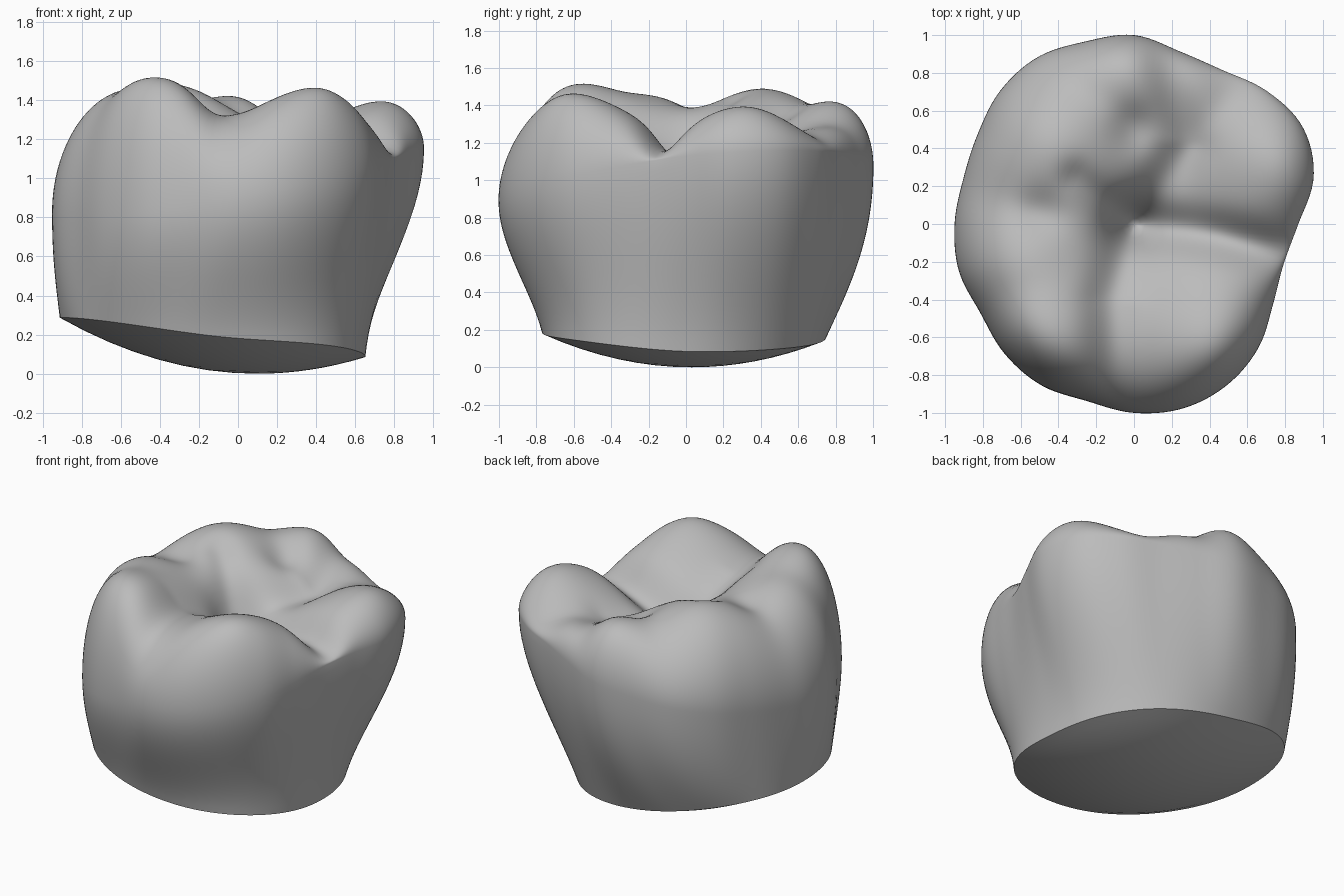
import bpy, bmesh, math
from mathutils import Vector

cube = bpy.data.objects.get("Cube")
if cube:
    bpy.data.objects.remove(cube, do_unlink=True)

SEGMENTS, WALL_RINGS, TOP_RINGS, BASE_RINGS = 160, 18, 44, 8

# Widest outline of the crown: radius every 15 degrees from +x
OUTLINE = [.87, .985, 1.03, .995, .94, .945, 1.0, 1.0, 1.02, 1.0, .955, .935,
           .95, .96, .94, .97, .985, .97, 1.0, 1.01, .985, .93, .85, .82]

# Cusps: x, y, height, roundness
CUSPS = [(-.56, -.71, 1.62, .18), (.48, -.71, 1.54, .15), (.84, .33, 1.45, .18),
         (-.42, .42, 1.50, .25), (-.05, .96, 1.51, .22), (-.60, -.27, 1.47, .30),
         (-.33, 0, 1.34, .15)]

# Grooves between the cusps: path, depth, width
GROOVES = [([(-.10, -.90), (-.13, -.40), (0, 0)], .09, .13),
           ([(0, 0), (.45, -.07), (.90, -.18)], .11, .12),
           ([(0, 0), (.28, .42), (.15, .95)], .06, .12),
           ([(0, 0), (-.18, .14), (-.30, .24)], .04, .09),
           ([(-.50, .07), (-.51, .07)], .03, .12),
           ([(0, .5), (0, .51)], .05, .12),
           ([(0, 0), (.01, 0)], .07, .22)]


def outline_radius(angle):
    """Smooth periodic curve through the outline radii."""
    n = len(OUTLINE)
    s = angle / math.tau * n
    i, t = int(s), s - int(s)
    a, b, c, d = (OUTLINE[(i + k) % n] for k in (-1, 0, 1, 2))
    return b + .5 * t * (c - a + t * (2*a - 5*b + 4*c - d + t * (3*(b - c) + d - a)))


def path_distance(p, path):
    best = 9.0
    for a, b in zip(path, path[1:]):
        a, b = Vector(a), Vector(b)
        t = max(0, min(1, (p - a).dot(b - a) / (b - a).length_squared))
        best = min(best, (p - a.lerp(b, t)).length)
    return best


def chewing_height(p):
    """Blended cones for cusps with grooves pressed in."""
    total = 0
    for x, y, h, r in CUSPS:
        d = (p - Vector((x, y))).length
        total += math.exp(25 * (h - .6 * (math.hypot(d, r) - r)))
    z = math.log(total) / 25
    for path, depth, width in GROOVES:
        z -= depth * math.exp(-(path_distance(p, path) / width) ** 2)
    return z


def base_height(p):
    return .28 * ((p.x - .1) ** 2 + (p.y - .03) ** 2)


def signed_power(v, e):
    return math.copysign(abs(v) ** e, v)


def column(angle):
    """Points from the underside, up the wall and in over the top."""
    c, s = math.cos(angle), math.sin(angle)
    widest = Vector((c, s)) * outline_radius(angle)
    # The rim leans a little: fuller at the back right, slimmer at the front right
    rim = Vector((-.13 + .78 * signed_power(c, .87) - .05 * s,
                  -.01 + .76 * signed_power(s, .87)))
    low = Vector((.1, .03))
    belly = .98 + .15 * c + .10 * s
    points = []
    for i in range(1, BASE_RINGS):
        p = low.lerp(rim, i / BASE_RINGS)
        points.append((p.x, p.y, base_height(p)))
    z0 = base_height(rim)
    bulge = .85 + .35 * s - .5 * c
    for i in range(WALL_RINGS):
        t = i / WALL_RINGS
        f = bulge * math.sin(t * math.pi / 2) + (1 - bulge) * t * t * (3 - 2 * t)
        p = rim.lerp(widest, f)
        points.append((p.x, p.y, z0 + (belly - z0) * t))
    for i in range(TOP_RINGS, 0, -1):
        u = math.sin(i / TOP_RINGS * math.pi / 2)
        p = widest * u
        # Fade the belly height out toward the middle so the pit stays even
        level = .98 + (belly - .98) * u
        dome = math.sqrt(max(0, 1 - u ** 6))
        points.append((p.x, p.y, level + (chewing_height(p) - level) * dome))
    return points


# Crown surface
bm = bmesh.new()
columns = [[bm.verts.new(p) for p in column(math.tau * k / SEGMENTS)] for k in range(SEGMENTS)]
bottom = bm.verts.new((.1, .03, 0))
top = bm.verts.new((0, 0, chewing_height(Vector((0, 0)))))
for k, a in enumerate(columns):
    b = columns[(k + 1) % SEGMENTS]
    for i in range(len(a) - 1):
        bm.faces.new((a[i], b[i], b[i + 1], a[i + 1]))
    bm.faces.new((bottom, b[0], a[0]))
    bm.faces.new((top, a[-1], b[-1]))
bmesh.ops.recalc_face_normals(bm, faces=bm.faces)
mesh = bpy.data.meshes.new("tooth_crown")
bm.to_mesh(mesh)
bm.free()

# Plain grey material
grey = bpy.data.materials.new("plain_grey")
grey.use_nodes = True
color = (.5, .5, .5, 1)
grey.diffuse_color = color
grey.node_tree.nodes["Principled BSDF"].inputs["Base Color"].default_value = color
mesh.materials.append(grey)

crown = bpy.data.objects.new("tooth_crown", mesh)
bpy.context.collection.objects.link(crown)
bpy.ops.object.select_all(action='DESELECT')
crown.select_set(True)
bpy.context.view_layer.objects.active = crown
bpy.ops.object.shade_smooth_by_angle(angle=math.radians(40))
